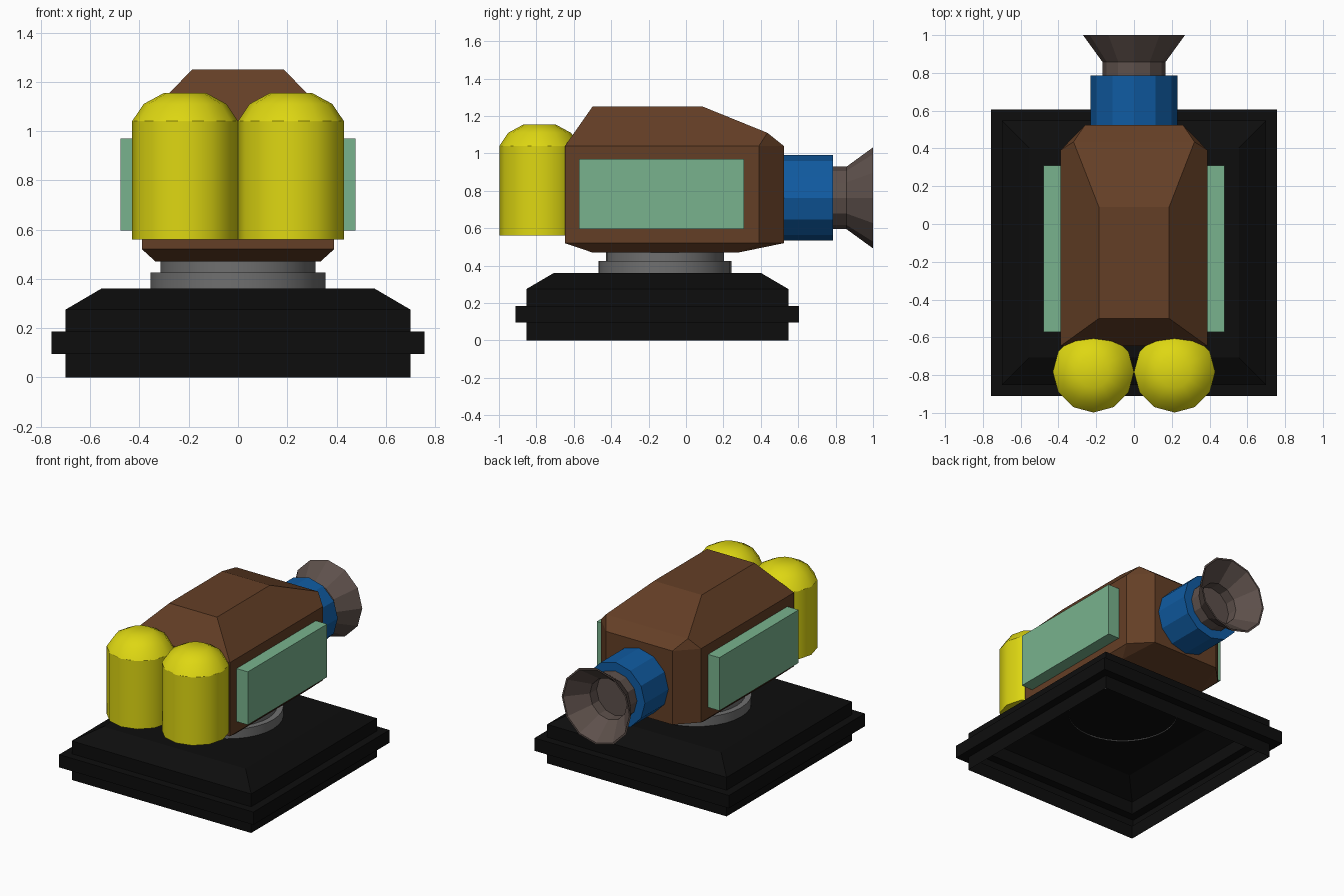
import bpy, bmesh, math
from mathutils import Matrix, Vector

if "Cube" in bpy.data.objects:
    bpy.data.objects.remove(bpy.data.objects["Cube"])


def material(name, colour):
    m = bpy.data.materials.new(name)
    m.diffuse_color = (*colour, 1)
    m.use_nodes = True
    m.node_tree.nodes["Principled BSDF"].inputs["Base Color"].default_value = m.diffuse_color
    return m


BLACK = material("black", (0.004, 0.004, 0.004))
GREY = material("grey", (0.16, 0.16, 0.16))
BROWN = material("brown", (0.127, 0.049, 0.019))
YELLOW = material("yellow", (0.73, 0.68, 0.006))
GREEN = material("pale green", (0.19, 0.45, 0.27))
BLUE = material("blue", (0.005, 0.105, 0.36))
TAUPE = material("dark taupe", (0.11, 0.08, 0.07))


def finish(bm, name, mat, smooth=None):
    bmesh.ops.recalc_face_normals(bm, faces=bm.faces)
    mesh = bpy.data.meshes.new(name)
    bm.to_mesh(mesh)
    bm.free()
    mesh.materials.append(mat)
    ob = bpy.data.objects.new(name, mesh)
    bpy.context.collection.objects.link(ob)
    if smooth:
        bpy.ops.object.select_all(action='DESELECT')
        ob.select_set(True)
        bpy.context.view_layer.objects.active = ob
        bpy.ops.object.shade_smooth_by_angle(angle=math.radians(smooth))
    return ob


def lathe(name, mat, profile, centre, sides, along_y=False, phase=0.0,
          cap_start=True, cap_end=True, smooth=None):
    """Revolve (radius, height) points about z, or about y when along_y."""
    bm = bmesh.new()
    rings = []
    for r, h in profile:
        ring = []
        for i in range(sides):
            a = phase + 2 * math.pi * i / sides
            u, v = r * math.cos(a), r * math.sin(a)
            p = Vector((u, h, v)) if along_y else Vector((u, v, h))
            ring.append(bm.verts.new(p + Vector(centre)))
        rings.append(ring)
    for a, b in zip(rings, rings[1:]):
        for i in range(sides):
            j = (i + 1) % sides
            bm.faces.new((a[i], a[j], b[j], b[i]))
    if cap_start:
        bm.faces.new(rings[0])
    if cap_end:
        bm.faces.new(rings[-1])
    return finish(bm, name, mat, smooth)


# Square base: hollow underneath, with a belt and a sloped top
base = [(0.70, 0), (0.70, 0.095), (0.758, 0.095), (0.758, 0.185),
        (0.70, 0.185), (0.70, 0.275), (0.555, 0.36)]
lathe("base", BLACK, [(r * math.sqrt(2), h) for r, h in base],
      (0, -0.153, 0), 4, phase=math.pi / 4, cap_start=False)

# Stepped swivel ring
lathe("swivel_ring", GREY,
      [(0.355, 0.352), (0.355, 0.425), (0.315, 0.425), (0.315, 0.48)],
      (0, -0.113, 0), 32, cap_start=False, smooth=30)

# Faceted body: convex hull of one side's corners, mirrored
corners = [(0.335, -0.50, 0.47), (0.335, 0.28, 0.47),
           (0.39, -0.647, 0.52), (0.39, 0.39, 0.52), (0.26, 0.523, 0.52),
           (0.39, -0.647, 1.04), (0.39, 0.39, 1.04), (0.26, 0.523, 1.04),
           (0.32, 0.435, 1.11), (0.186, -0.50, 1.25), (0.186, 0.09, 1.25)]
bm = bmesh.new()
for x, y, z in corners:
    bm.verts.new((x, y, z))
    bm.verts.new((-x, y, z))
bmesh.ops.convex_hull(bm, input=bm.verts[:])
bmesh.ops.dissolve_limit(bm, angle_limit=math.radians(2),
                         verts=bm.verts[:], edges=bm.edges[:])
finish(bm, "body", BROWN)

for side, s in (("left", -1), ("right", 1)):
    # Side panel
    bm = bmesh.new()
    bmesh.ops.create_cube(bm, size=1, matrix=Matrix.Translation(
        (s * 0.429, -0.131, 0.783)) @ Matrix.Diagonal((0.098, 0.884, 0.374, 1)))
    finish(bm, side + "_panel", GREEN)
    # Domed tank
    lathe(side + "_tank", YELLOW,
          [(0.215, 0.56), (0.215, 1.04), (0.168, 1.11), (0.085, 1.155)],
          (s * 0.215, -0.783, 0), 12, smooth=31)

# Collar and hollow flared nozzle, pointing backwards
lathe("collar", BLUE, [(0.229, 0.48), (0.229, 0.785)],
      (0, 0, 0.762), 12, along_y=True)
lathe("nozzle", TAUPE,
      [(0.167, 0.77), (0.167, 0.858), (0.27, 1.0), (0.258, 1.0),
       (0.145, 0.865), (0.145, 0.79)],
      (0, 0, 0.762), 12, along_y=True)
